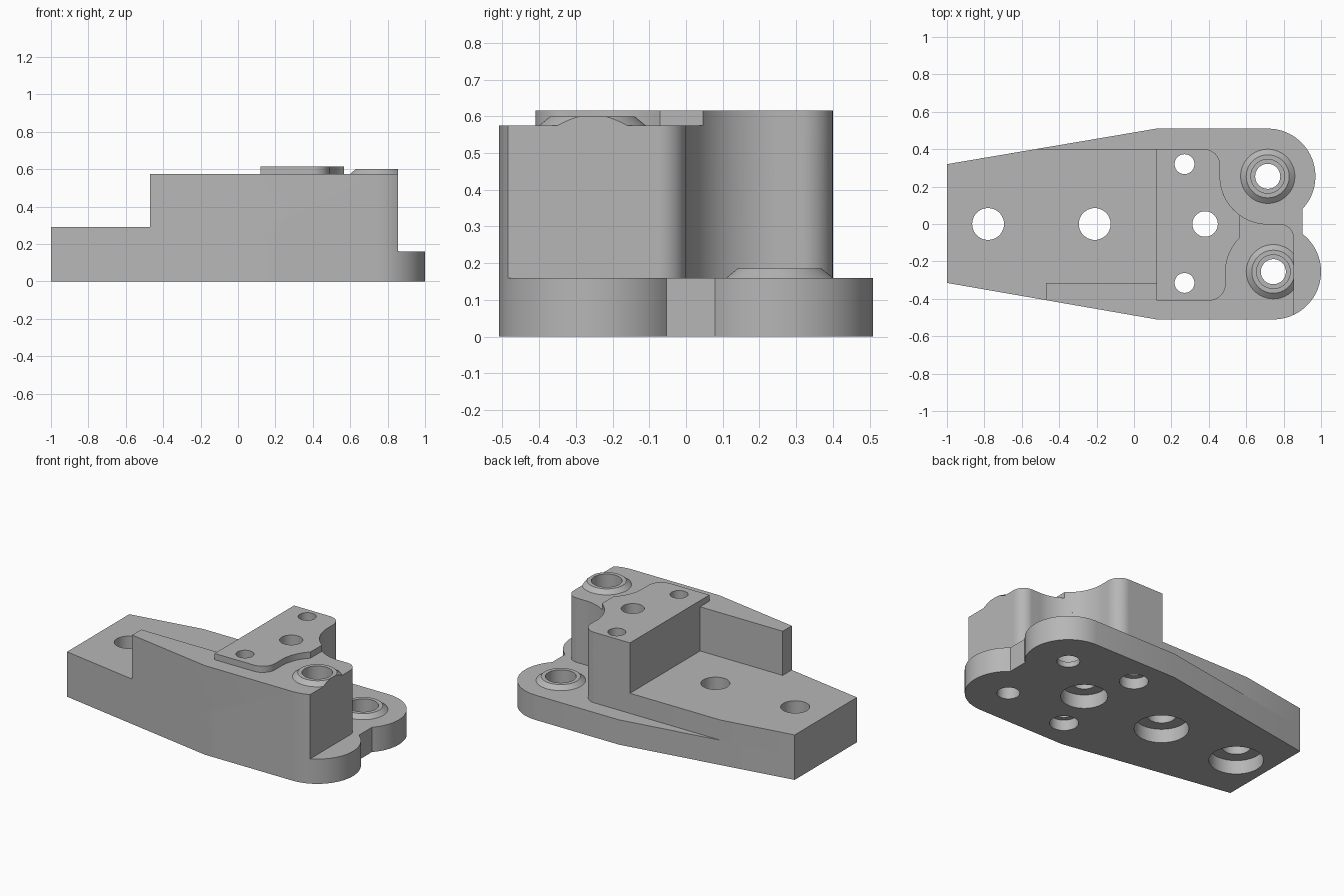
import bpy
import bmesh
from math import cos, sin, radians, degrees, acos, asin

cube = bpy.data.objects.get("Cube")
if cube:
    bpy.data.objects.remove(cube, do_unlink=True)

grey = bpy.data.materials.new("plain_grey")
grey.use_nodes = True
grey.diffuse_color = (0.47, 0.47, 0.47, 1)
grey.node_tree.nodes["Principled BSDF"].inputs["Base Color"].default_value = (0.47, 0.47, 0.47, 1)

FRONT, REAR, LOBE = (0.745, -0.255), (0.715, 0.255), 0.255   # lobe centres and radius
PLATE, STEP, TOP, PAD = 0.16, 0.29, 0.575, 0.615             # level heights
NOTCH = 0.9


def arc(centre, r, start, end, n=24):
    angles = [radians(start + (end - start) * i / n) for i in range(n + 1)]
    return [(centre[0] + r * cos(a), centre[1] + r * sin(a)) for a in angles]


def new_object(name, bm):
    bmesh.ops.remove_doubles(bm, verts=bm.verts, dist=1e-5)
    bmesh.ops.recalc_face_normals(bm, faces=bm.faces)
    mesh = bpy.data.meshes.new(name)
    bm.to_mesh(mesh)
    bm.free()
    mesh.materials.append(grey)
    ob = bpy.data.objects.new(name, mesh)
    bpy.context.collection.objects.link(ob)
    return ob


def prism(name, outline, z0, z1):
    bm = bmesh.new()
    face = bm.faces.new([bm.verts.new((x, y, z0)) for x, y in outline])
    top = bmesh.ops.extrude_face_region(bm, geom=[face])["geom"]
    bmesh.ops.translate(bm, verts=[v for v in top if isinstance(v, bmesh.types.BMVert)],
                        vec=(0, 0, z1 - z0))
    return new_object(name, bm)


def turned(name, centre, profile, n=64):
    """Solid of revolution from (radius, height) pairs, capped at both ends."""
    bm = bmesh.new()
    rings = [[bm.verts.new((x, y, z)) for x, y in arc(centre, r, 0, 360, n)[:-1]]
             for r, z in profile]
    for a, b in zip(rings, rings[1:]):
        for i in range(n):
            j = (i + 1) % n
            bm.faces.new((a[i], a[j], b[j], b[i]))
    bm.faces.new(rings[0])
    bm.faces.new(rings[-1])
    return new_object(name, bm)


def combine(body, other, operation):
    mod = body.modifiers.new(operation.title(), "BOOLEAN")
    mod.operation, mod.solver, mod.object = operation, "EXACT", other
    bpy.context.view_layer.objects.active = body
    bpy.ops.object.modifier_apply(modifier=mod.name)
    bpy.data.objects.remove(other, do_unlink=True)


def front_edge(x):
    return -0.315 - (x + 1) * 0.195 / 1.12


# Base plate with two rounded lobes and a notch between them
front_end = degrees(acos((NOTCH - FRONT[0]) / LOBE))
rear_start = -degrees(acos((NOTCH - REAR[0]) / LOBE))
plate = prism("mounting_bracket",
              [(-1, -0.315), (0.12, -0.51)] + arc(FRONT, LOBE, -90, front_end, 40)
              + arc(REAR, LOBE, rear_start, 90, 40) + [(0.12, 0.51), (-1, 0.32)], 0, PLATE)

# Raised step on the narrow end
step = prism("step", [(-1, -0.315), (0.12, -0.51), (0.2, -0.51), (0.2, 0.4),
                      (-0.528, 0.4), (-1, 0.32)], 0, STEP)

# Tall block with its front side wall, scooped round the rear lobe
rear_corner = arc((0.375, 0.315), 0.085, 0, 90, 12)
scoop = arc(REAR, LOBE, 270, 180, 32)
block = prism("tall_block",
              [(-0.47, front_edge(-0.47)), (0.12, -0.51)]
              + arc(FRONT, LOBE, -90, front_end, 40)[:30]
              + arc((0.78, -0.075), 0.075, 0, 90, 12) + scoop + rear_corner
              + [(0.12, 0.4), (0.12, -0.315), (-0.47, -0.315)], 0, TOP)

# Thin raised pad, scooped round both lobes
neck = 0.568
pad_front = degrees(acos((neck - FRONT[0]) / 0.255))
pad_rear = 360 - degrees(acos((neck - REAR[0]) / LOBE))
pad = prism("raised_pad",
            [(0.12, -0.41)] + arc((0.4, -0.32), 0.09, -90, 0, 12)
            + arc(FRONT, 0.255, 180, pad_front, 20)
            + arc(REAR, LOBE, pad_rear, 180, 24) + rear_corner + [(0.12, 0.4)],
            TOP - 0.1, PAD)

for part in (step, block, pad):
    combine(plate, part, "UNION")

# Chamfered collars round the two lobe holes
for centre, level in ((FRONT, TOP), (REAR, PLATE)):
    collar = turned("collar", centre, [(0.145, level - 0.05), (0.145, level),
                                       (0.115, level + 0.025), (0.08, level + 0.025)])
    combine(plate, collar, "UNION")

# Flat end cut on the tall block
end_cut = prism("end_cut", [(0.855, -0.6), (1.1, -0.6), (1.1, -0.05), (0.855, -0.05)], PLATE, 0.8)
combine(plate, end_cut, "DIFFERENCE")

# Stepped holes bored from above in the collars
for centre, level in ((FRONT, TOP), (REAR, PLATE)):
    floor = level - 0.125
    bore = turned("bore", centre, [(0.067, -0.1), (0.067, floor), (0.09, floor), (0.09, 0.8)])
    combine(plate, bore, "DIFFERENCE")

# Through holes with counterbores from below: centre, hole, counterbore, depth
for centre, r, wide, depth in (((-0.78, 0), 0.085, 0.16, 0.09), ((-0.21, 0), 0.085, 0.16, 0.09),
                               ((0.38, 0), 0.068, 0.138, 0.09),
                               ((0.27, 0.32), 0.053, 0.085, 0.07),
                               ((0.27, -0.315), 0.053, 0.085, 0.07)):
    bore = turned("bore", centre, [(wide, -0.1), (wide, depth), (r, depth), (r, 0.8)])
    combine(plate, bore, "DIFFERENCE")

# Smooth curved walls, crisp edges
bpy.ops.object.select_all(action="DESELECT")
plate.select_set(True)
bpy.context.view_layer.objects.active = plate
bpy.ops.object.shade_smooth_by_angle(angle=radians(25))
weighted = plate.modifiers.new("Weighted normals", "WEIGHTED_NORMAL")
weighted.keep_sharp = True
